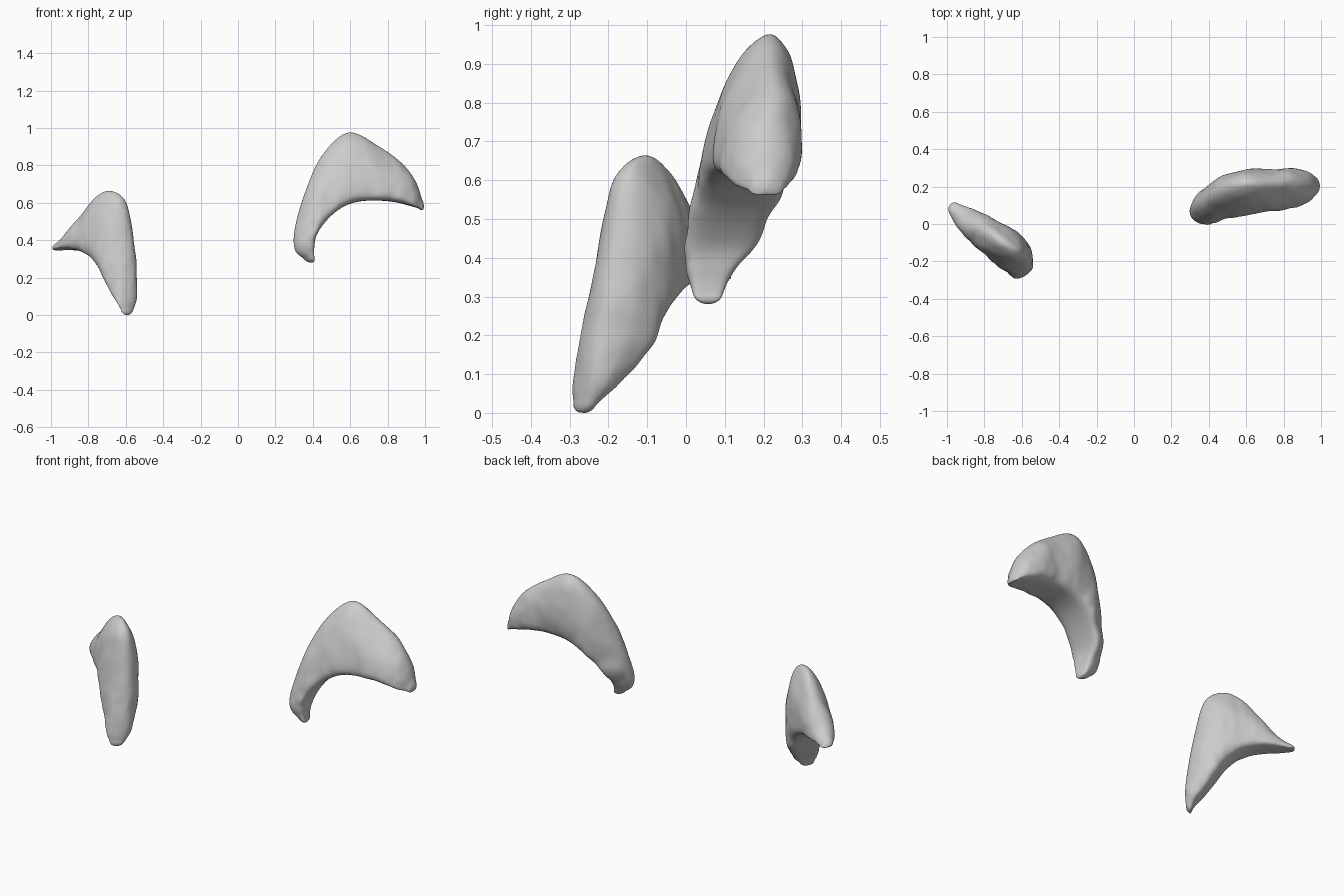
import bpy, bmesh, math
from mathutils import Vector, noise

if "Cube" in bpy.data.objects:
    bpy.data.objects.remove(bpy.data.objects["Cube"])

SIDES, STEPS = 32, 6


def spline(a, b, c, d, t):
    # Catmull-Rom blend of four station tuples
    return [0.5 * (2 * q + (r - p) * t + (2 * p - 5 * q + 4 * r - s) * t * t
                   + (3 * q - p - 3 * r + s) * t ** 3) for p, q, r, s in zip(a, b, c, d)]


def crescent(name, stations, thick_dir):
    # Loft of wedge sections: broad underside edge, narrow rounded outer crest
    n = Vector(thick_dir).normalized()
    rows, last = [], len(stations) - 1
    for i in range(last):
        a, d = stations[max(i - 1, 0)], stations[min(i + 2, last)]
        rows += [spline(a, stations[i], stations[i + 1], d, k / STEPS) for k in range(STEPS)]
    rows.append(list(stations[-1]))
    bm = bmesh.new()
    rings = []
    for r in rows:
        inner, outer, w = Vector(r[:3]), Vector(r[3:6]), r[6]
        ring = []
        for k in range(SIDES):
            ang = 2 * math.pi * k / SIDES
            c, s = math.cos(ang), math.sin(ang)
            p = 0.65 if c > 0 else 1.0
            along = 0.5 - 0.5 * math.copysign(abs(c) ** p, c)
            side = math.copysign(abs(s) ** p, s) * w * (1.12 - 0.46 * along)
            # shallow hollow along the underside
            along += 0.06 * max(0, c) ** 4
            co = inner.lerp(outer, along) + n * side
            # gentle organic dents
            fade = min(1, w / 0.08)
            co += n * (0.010 * noise.noise(co * 9) + 0.008 * noise.noise(co * 20)) * fade
            ring.append(bm.verts.new(co))
        rings.append(ring)

    # rounded end caps made of shrinking rings
    def cap(ring, prev):
        mid = sum((v.co for v in ring), Vector()) / SIDES
        mid_prev = sum((v.co for v in prev), Vector()) / SIDES
        axis = (mid - mid_prev).normalized() * 0.03
        out = [[bm.verts.new(mid + axis * math.sin(q) + (v.co - mid) * math.cos(q)) for v in ring]
               for q in (0.4, 0.8, 1.2)]
        tip = bm.verts.new(mid + axis)
        for k in range(SIDES):
            bm.faces.new((out[-1][k], out[-1][(k + 1) % SIDES], tip))
        return out

    start, end = cap(rings[0], rings[1]), cap(rings[-1], rings[-2])
    rings = start[::-1] + rings + end
    for a, b in zip(rings, rings[1:]):
        for k in range(SIDES):
            j = (k + 1) % SIDES
            bm.faces.new((a[k], a[j], b[j], b[k]))
    bmesh.ops.recalc_face_normals(bm, faces=bm.faces)
    me = bpy.data.meshes.new(name)
    bm.to_mesh(me)
    bm.free()
    me.polygons.foreach_set("use_smooth", [True] * len(me.polygons))
    ob = bpy.data.objects.new(name, me)
    bpy.context.collection.objects.link(ob)
    sm = ob.modifiers.new("soften", 'SMOOTH')
    sm.factor, sm.iterations = 0.5, 2
    ob.modifiers.new("subdivide", 'SUBSURF').levels = 1
    return ob


# Stations: inner edge xyz, outer edge xyz, half thickness
crescent("large_crescent", [
    (0.41, 0.058, 0.308, 0.35, 0.055, 0.303, 0.042),
    (0.412, 0.065, 0.36, 0.303, 0.056, 0.35, 0.062),
    (0.425, 0.098, 0.43, 0.303, 0.075, 0.46, 0.095),
    (0.49, 0.13, 0.51, 0.355, 0.115, 0.65, 0.115),
    (0.565, 0.145, 0.56, 0.445, 0.17, 0.85, 0.122),
    (0.65, 0.16, 0.583, 0.59, 0.21, 0.98, 0.122),
    (0.75, 0.165, 0.593, 0.75, 0.22, 0.905, 0.117),
    (0.84, 0.177, 0.59, 0.875, 0.222, 0.815, 0.107),
    (0.92, 0.19, 0.575, 0.95, 0.217, 0.715, 0.085),
    (0.967, 0.205, 0.567, 0.983, 0.21, 0.62, 0.05),
], (-0.1, 1, 0))

crescent("small_crescent", [
    (-0.965, 0.085, 0.345, -0.965, 0.08, 0.385, 0.035),
    (-0.92, 0.04, 0.345, -0.915, 0.04, 0.43, 0.06),
    (-0.85, -0.01, 0.332, -0.83, -0.01, 0.54, 0.085),
    (-0.785, -0.06, 0.30, -0.755, -0.06, 0.635, 0.098),
    (-0.74, -0.09, 0.258, -0.68, -0.11, 0.666, 0.105),
    (-0.71, -0.118, 0.21, -0.605, -0.165, 0.61, 0.105),
    (-0.68, -0.145, 0.16, -0.57, -0.20, 0.42, 0.102),
    (-0.65, -0.19, 0.10, -0.555, -0.23, 0.25, 0.09),
    (-0.62, -0.24, 0.05, -0.55, -0.25, 0.11, 0.065),
    (-0.61, -0.26, 0.023, -0.565, -0.262, 0.033, 0.04),
], (0.6, 0.78, -0.1))
